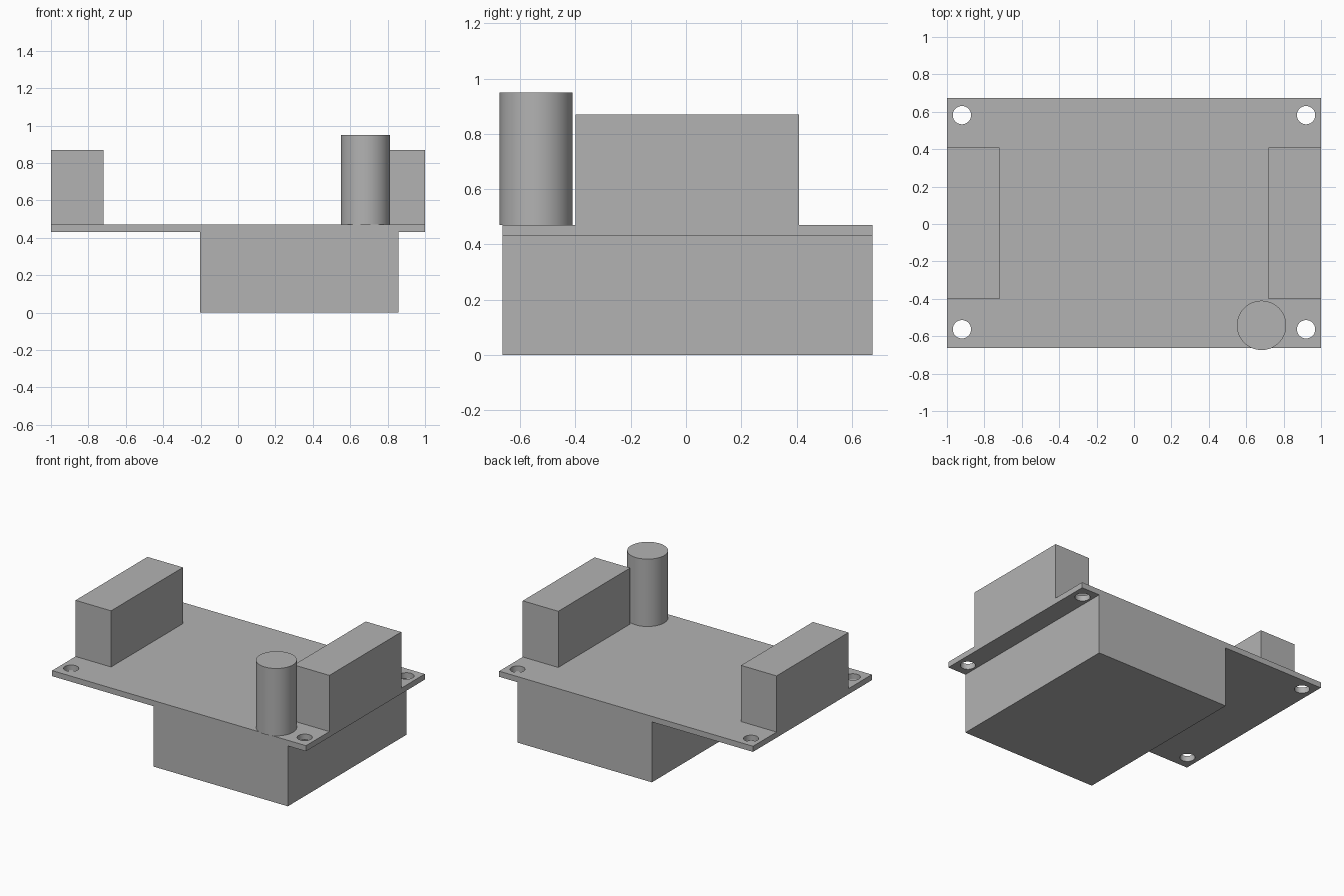
import bpy

cube = bpy.data.objects.get("Cube")
if cube:
    bpy.data.objects.remove(cube, do_unlink=True)

# Single grey material
grey = bpy.data.materials.new("plain_grey")
grey.use_nodes = True
colour = (0.45, 0.45, 0.45, 1)
grey.diffuse_color = colour
bsdf = next(n for n in grey.node_tree.nodes if n.type == "BSDF_PRINCIPLED")
bsdf.inputs["Base Color"].default_value = colour


def box(name, low, high):
    """Axis-aligned box between two corners."""
    bpy.ops.mesh.primitive_cube_add(size=1)
    ob = bpy.context.object
    ob.name = name
    size = [h - l for l, h in zip(low, high)]
    mid = [(h + l) / 2 for l, h in zip(low, high)]
    for v in ob.data.vertices:
        v.co = [c * s + m for c, s, m in zip(v.co, size, mid)]
    ob.data.materials.append(grey)
    return ob


def cylinder(name, x, y, radius, bottom, top):
    """Upright smooth-sided cylinder."""
    bpy.ops.mesh.primitive_cylinder_add(
        vertices=64, radius=radius, depth=top - bottom,
        location=(x, y, (bottom + top) / 2))
    ob = bpy.context.object
    ob.name = name
    ob.data.materials.append(grey)
    bpy.ops.object.shade_smooth_by_angle()
    return ob


FRONT, BACK = -0.663, 0.674
UNDER, DECK = 0.43, 0.47

# Thin mounting plate with four corner holes
plate = box("mounting_plate", (-1, FRONT, UNDER), (1, BACK, DECK))
for side, x in (("right", -0.92), ("left", 0.92)):
    for end, y in (("front", -0.563), ("back", 0.582)):
        cutter = cylinder(f"{end}_{side}_hole_cutter", x, y, 0.049, UNDER - 0.1, DECK + 0.1)
        cutter.hide_render = True
        cutter.hide_set(True)
        cut = plate.modifiers.new(f"{end}_{side}_hole", "BOOLEAN")
        cut.operation = "DIFFERENCE"
        cut.solver = "EXACT"
        cut.object = cutter

# Housing under the plate, offset to the left
box("lower_housing", (-0.203, FRONT, 0), (0.857, BACK, UNDER))

# Tall blocks flush with both ends of the plate
box("right_block", (-1, -0.4, DECK), (-0.72, 0.409, 0.87))
box("left_block", (0.72, -0.4, DECK), (1, 0.409, 0.87))

# Upright post slightly overhanging the front edge
cylinder("front_post", 0.682, -0.542, 0.132, DECK, 0.95)
